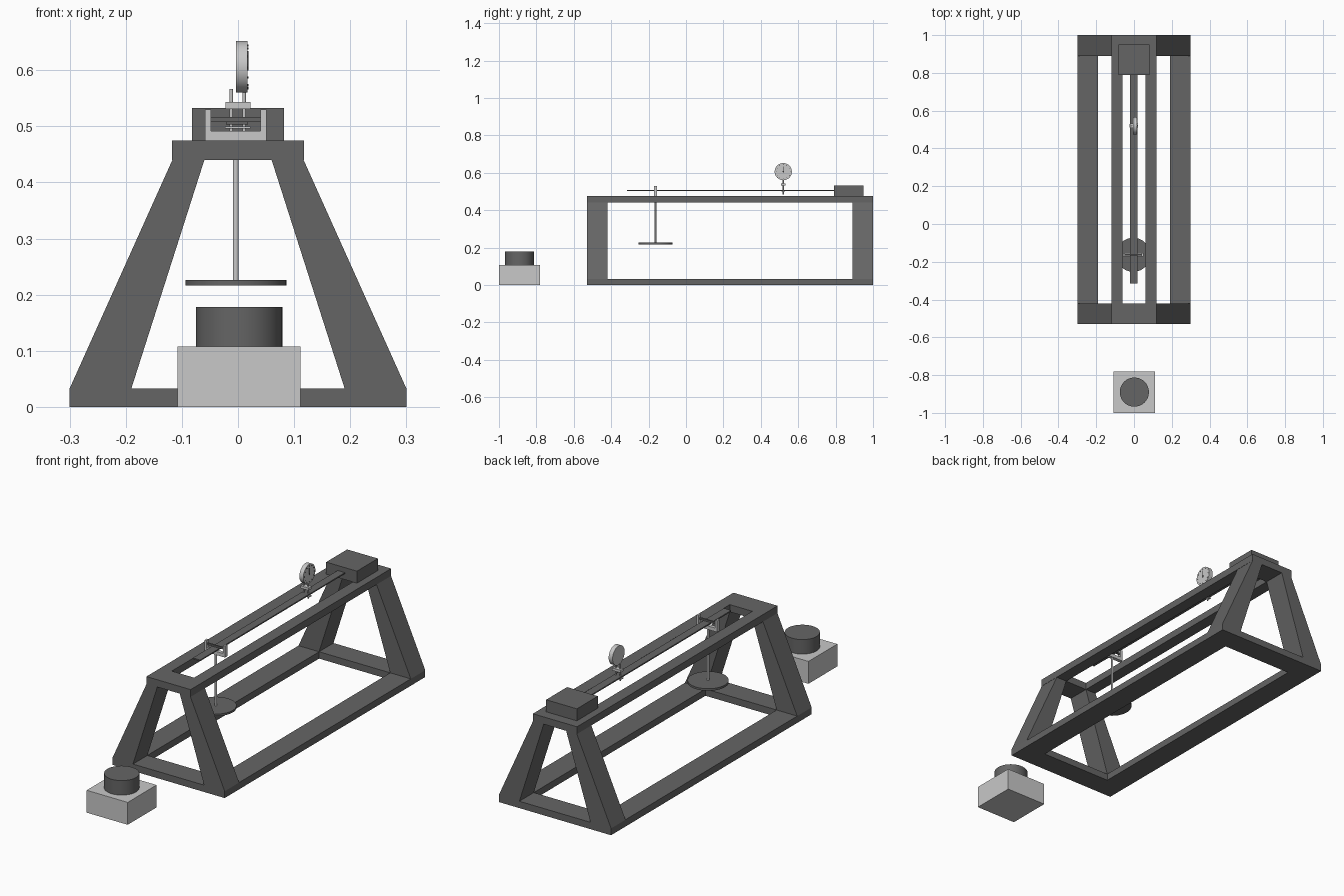
import bpy, bmesh, math
from mathutils import Matrix, Vector

if "Cube" in bpy.data.objects:
    bpy.data.objects.remove(bpy.data.objects["Cube"])


def material(name, v):
    m = bpy.data.materials.new(name)
    m.diffuse_color = (v, v, v, 1)
    m.use_nodes = True
    m.node_tree.nodes["Principled BSDF"].inputs["Base Color"].default_value = m.diffuse_color
    return m


DARK = material("dark grey steel", 0.13)
LIGHT = material("light grey metal", 0.58)
BLACK = material("dial marking black", 0.03)


def finish(name, bm, mat, smooth=False):
    bmesh.ops.recalc_face_normals(bm, faces=bm.faces)
    me = bpy.data.meshes.new(name)
    bm.to_mesh(me)
    bm.free()
    me.materials.append(mat)
    ob = bpy.data.objects.new(name, me)
    bpy.context.collection.objects.link(ob)
    if smooth:
        bpy.ops.object.select_all(action='DESELECT')
        bpy.context.view_layer.objects.active = ob
        ob.select_set(True)
        bpy.ops.object.shade_smooth_by_angle(angle=math.radians(35))
    return ob


def box(name, x, y, z, mat):
    bm = bmesh.new()
    size = (x[1] - x[0], y[1] - y[0], z[1] - z[0])
    centre = [(a + b) / 2 for a, b in (x, y, z)]
    bmesh.ops.create_cube(bm, size=1, matrix=Matrix.Translation(centre) @ Matrix.Diagonal((*size, 1)))
    return finish(name, bm, mat)


def cylinder(name, a, b, r, mat, sides=48):
    a, b = Vector(a), Vector(b)
    rot = (b - a).to_track_quat('Z', 'Y').to_matrix().to_4x4()
    bm = bmesh.new()
    bmesh.ops.create_cone(bm, cap_ends=True, segments=sides, radius1=r, radius2=r,
                          depth=(b - a).length, matrix=Matrix.Translation((a + b) / 2) @ rot)
    return finish(name, bm, mat, True)


def prism(name, profile, y0, y1, mat):
    """Extrude an x-z outline along y."""
    bm = bmesh.new()
    f = bm.faces.new([bm.verts.new((x, y0, z)) for x, z in profile])
    ext = bmesh.ops.extrude_face_region(bm, geom=[f])
    bmesh.ops.translate(bm, vec=(0, y1 - y0, 0),
                        verts=[v for v in ext['geom'] if isinstance(v, bmesh.types.BMVert)])
    return finish(name, bm, mat)


def ring_frame(name, hx, ix, z0, z1):
    """Rectangular frame with an open middle."""
    bm = bmesh.new()
    loops = []
    for z in (z0, z1):
        for h, ya, yb in ((hx, -0.53, 1.0), (ix, -0.42, 0.89)):
            loops.append([bm.verts.new(p) for p in ((-h, ya, z), (h, ya, z), (h, yb, z), (-h, yb, z))])
    for p, q in ((0, 1), (2, 3), (0, 2), (1, 3)):
        for i in range(4):
            j = (i + 1) % 4
            bm.faces.new((loops[p][i], loops[p][j], loops[q][j], loops[q][i]))
    return finish(name, bm, DARK)


# Main stand: base, top frame and four sloping legs
ring_frame("base_frame", 0.30, 0.19, 0, 0.033)
ring_frame("top_frame", 0.118, 0.06, 0.44, 0.475)
for end, y0, y1 in (("front", -0.53, -0.42), ("back", 0.89, 1.0)):
    for side, s in (("left", -1), ("right", 1)):
        prism(f"{end}_{side}_leg", [(s * 0.30, 0.033), (s * 0.19, 0.033), (s * 0.06, 0.44), (s * 0.117, 0.44)],
              y0, y1, DARK)

# Clamp block and cantilever beam
box("clamp_block", (-0.082, 0.082), (0.79, 0.95), (0.475, 0.533), DARK)
box("test_beam", (-0.021, 0.018), (-0.315, 0.80), (0.503, 0.509), DARK)

# Stirrup over the beam with hanging load pan
CX, CY = -0.004, -0.163
prism("stirrup", [(CX - 0.055, 0.530), (CX - 0.055, 0.475), (CX + 0.055, 0.475), (CX + 0.055, 0.530),
                  (CX + 0.044, 0.530), (CX + 0.044, 0.492), (CX - 0.044, 0.492), (CX - 0.044, 0.530)],
      CY - 0.009, CY + 0.009, LIGHT)
box("stirrup_crossbar", (CX - 0.044, CX + 0.044), (CY - 0.004, CY + 0.004), (0.509, 0.517), DARK)
cylinder("hanger_rod", (CX, CY, 0.22), (CX, CY, 0.48), 0.005, LIGHT, 24)
cylinder("load_pan", (CX, CY, 0.216), (CX, CY, 0.226), 0.09, DARK, 64)

# Dial gauge holder and plunger
GY = 0.52
box("gauge_clamp", (-0.022, 0.022), (GY - 0.012, GY + 0.012), (0.531, 0.543), LIGHT)
box("gauge_lower_clamp", (-0.023, 0.022), (GY - 0.010, GY + 0.010), (0.496, 0.500), LIGHT)
cylinder("gauge_screw", (-0.012, GY, 0.485), (-0.012, GY, 0.567), 0.003, LIGHT, 16)
cylinder("gauge_stem", (0.011, GY, 0.485), (0.011, GY, 0.565), 0.003, LIGHT, 16)

# Dial with tick marks and needle on its right face
GZ = 0.606
cylinder("gauge_dial", (-0.004, GY, GZ), (0.017, GY, GZ), 0.046, LIGHT, 64)
for i in range(12):
    t = i * math.tau / 12
    y, z = GY + 0.038 * math.cos(t), GZ + 0.038 * math.sin(t)
    cylinder(f"dial_tick_{i + 1}", (0.0165, y, z), (0.019, y, z), 0.002, BLACK, 8)
box("dial_needle", (0.0165, 0.0185), (GY - 0.001, GY + 0.001), (GZ - 0.006, GZ + 0.028), BLACK)
cylinder("needle_hub", (0.0165, GY, GZ), (0.019, GY, GZ), 0.004, BLACK, 16)

# Spare weight on its plinth
box("plinth", (-0.108, 0.111), (-1.0, -0.78), (0, 0.108), LIGHT)
cylinder("weight", (0.002, -0.89, 0.108), (0.002, -0.89, 0.178), 0.077, DARK, 64)
